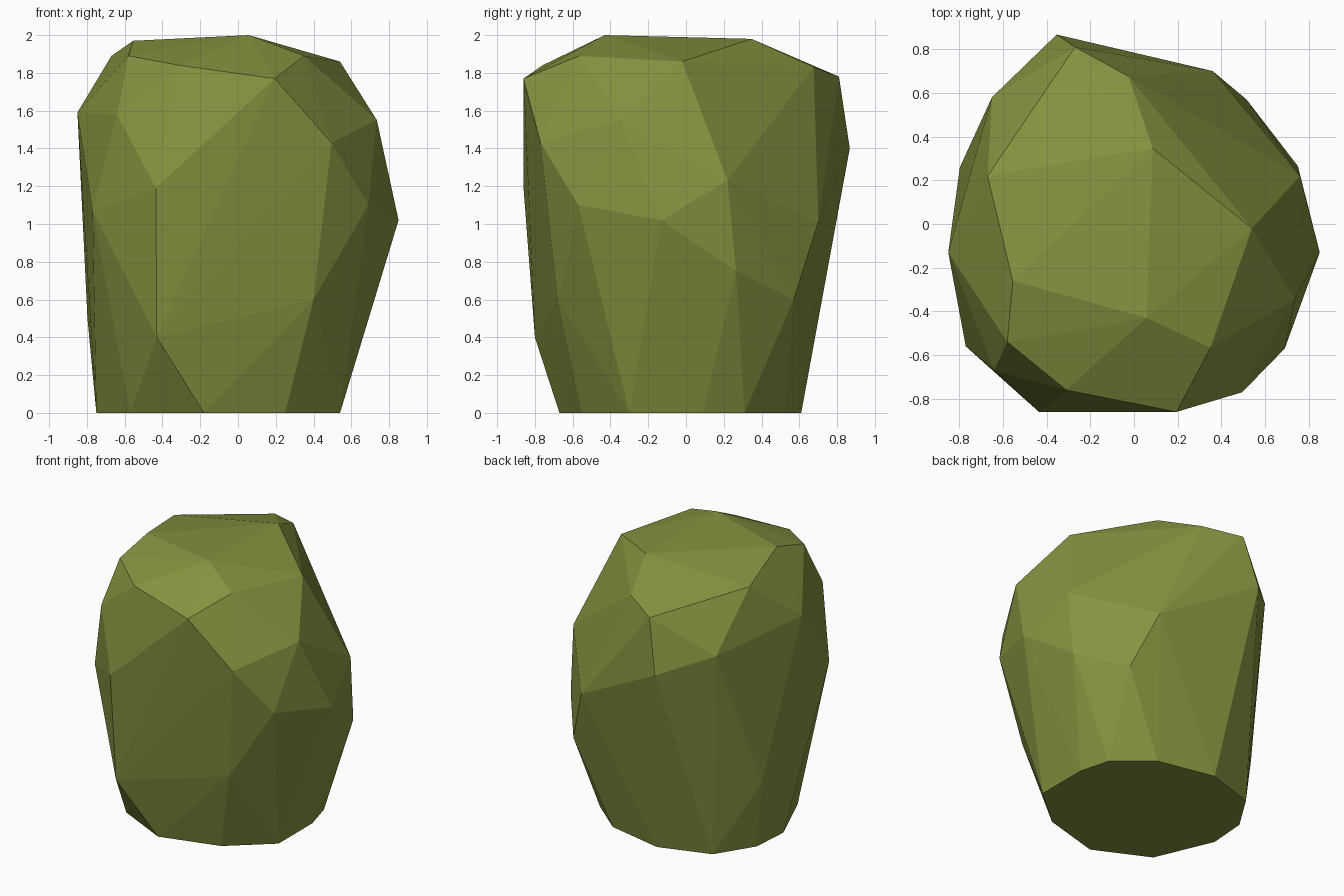
import bpy
import bmesh

# Faceted boulder: rings of corner points from the ground up, wrapped in a convex skin
base = [(-.75, -.06), (-.57, -.48), (-.18, -.67), (.25, -.55), (.54, -.30), (.54, .09),
        (.48, .31), (.23, .52), (-.19, .61), (-.56, .49), (-.73, .22)]
lower = [(-.43, -.80, .40), (.40, -.68, .60), (.75, .265, .75), (.515, .57, .60),
         (-.797, .26, .50)]
middle = [(-.435, -.86, 1.19), (.69, -.57, 1.10), (.85, -.13, 1.02), (.76, .22, 1.23),
          (.36, .70, 1.01), (-.354, .867, 1.40), (-.77, -.56, 1.07)]
upper = [(-.64, -.67, 1.58), (.495, -.77, 1.43), (.735, -.345, 1.55), (-.65, .58, 1.51),
         (-.85, -.13, 1.59), (.194, -.86, 1.77), (-.27, .81, 1.78), (-.025, .676, 1.83)]
crown = [(-.31, -.76, 1.84), (.35, -.566, 1.89), (.54, -.02, 1.86), (.085, .347, 1.98),
         (.057, -.43, 2.0), (-.555, -.26, 1.97), (-.58, -.54, 1.89), (-.67, .22, 1.89)]

bm = bmesh.new()
for p in [(x, y, 0) for x, y in base] + lower + middle + upper + crown:
    bm.verts.new(p)
hull = bmesh.ops.convex_hull(bm, input=bm.verts[:])
loose = list({g for g in hull["geom_interior"] + hull["geom_unused"]
              if isinstance(g, bmesh.types.BMVert)})
if loose:
    bmesh.ops.delete(bm, geom=loose, context="VERTS")
bmesh.ops.recalc_face_normals(bm, faces=bm.faces[:])

mesh = bpy.data.meshes.new("boulder")
bm.to_mesh(mesh)
bm.free()

# Single mossy colour
moss = bpy.data.materials.new("moss_green")
moss.diffuse_color = (.24, .285, .05, 1)
mesh.materials.append(moss)
boulder = bpy.data.objects.new("boulder", mesh)
bpy.context.collection.objects.link(boulder)
